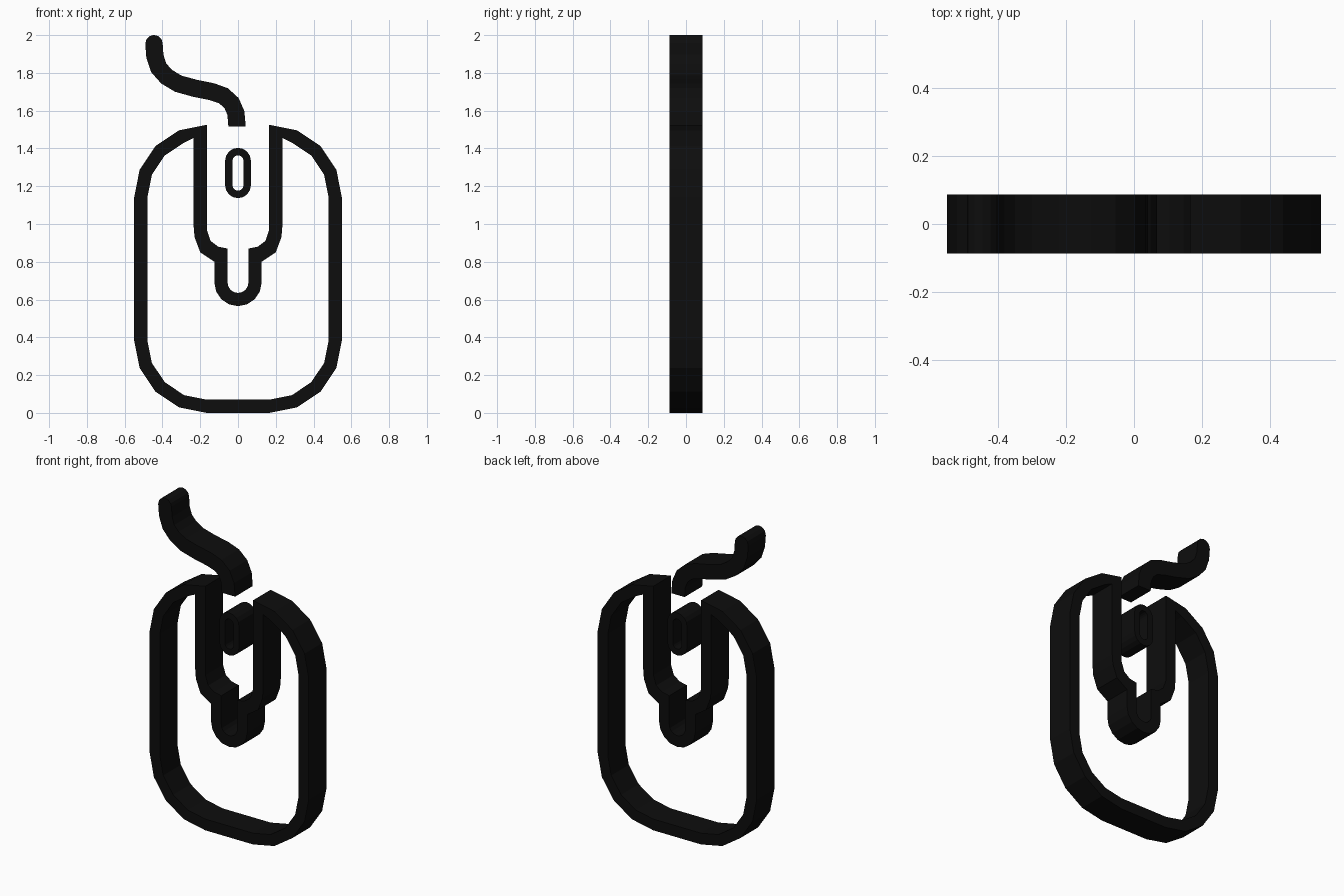
import bpy, bmesh
from math import cos, sin, radians
from mathutils import Vector

cube = bpy.data.objects.get("Cube")
if cube:
    bpy.data.objects.remove(cube, do_unlink=True)

HALF_DEPTH = 0.087

black = bpy.data.materials.new("matte_black")
black.use_nodes = True
colour = (0.004, 0.004, 0.004, 1)
black.diffuse_color = colour
black.node_tree.nodes["Principled BSDF"].inputs["Base Color"].default_value = colour


def arc(cx, cz, r, start, end, steps):
    """Points on an arc, angles in degrees."""
    angles = [radians(start + (end - start) * i / steps) for i in range(steps + 1)]
    return [(cx + r * cos(a), cz + r * sin(a)) for a in angles]


def mirrored(half):
    """Close a right-hand outline with its left-hand mirror image."""
    return half + [(-x, z) for x, z in reversed(half) if abs(x) > 1e-4]


def slab(name, *loops):
    """Extrude upright outlines (later loops are holes) to a solid mesh."""
    curve = bpy.data.curves.new(name, "CURVE")
    curve.dimensions = "2D"
    curve.fill_mode = "BOTH"
    curve.extrude = HALF_DEPTH
    for loop in loops:
        spline = curve.splines.new("POLY")
        spline.points.add(len(loop) - 1)
        for point, (x, z) in zip(spline.points, loop):
            point.co = (x, z, 0, 1)
        spline.use_cyclic_u = True
    source = bpy.data.objects.new(name + "_outline", curve)
    bpy.context.collection.objects.link(source)
    bpy.context.view_layer.update()
    graph = bpy.context.evaluated_depsgraph_get()
    mesh = bpy.data.meshes.new_from_object(source.evaluated_get(graph))
    bpy.data.objects.remove(source, do_unlink=True)

    # Stand the slab upright and weld its caps to its sides
    bm = bmesh.new()
    bm.from_mesh(mesh)
    for v in bm.verts:
        v.co = (v.co.x, -v.co.z, v.co.y)
    bmesh.ops.remove_doubles(bm, verts=bm.verts, dist=0.0005)
    bmesh.ops.recalc_face_normals(bm, faces=bm.faces)
    for f in bm.faces:
        f.smooth = False
    bm.to_mesh(mesh)
    bm.free()
    mesh.name = name
    mesh.materials.clear()
    mesh.materials.append(black)
    obj = bpy.data.objects.new(name, mesh)
    bpy.context.collection.objects.link(obj)
    return obj


# Body: rounded shell flowing into the button gap and the cup below it
shell_outside = (
    arc(0, 0.69, 0.055, -90, 0, 4)
    + [(0.055, 0.87), (0.105, 0.88), (0.145, 0.91), (0.165, 0.97)]
    + arc(0.165, 1.14, 0.385, 90, 0, 4)
    + arc(0.165, 0.385, 0.385, 0, -90, 4)
)
shell_inside = (
    arc(0, 0.69, 0.125, -90, 0, 4)
    + [(0.125, 0.80), (0.20, 0.85), (0.23, 0.93), (0.235, 0.99), (0.235, 1.455)]
    + arc(0.165, 1.14, 0.315, 67.5, 0, 3)
    + arc(0.165, 0.385, 0.315, 0, -90, 4)
)
slab("mouse_body", mirrored(shell_outside), mirrored(shell_inside))


# Scroll wheel: upright rounded ring
def stadium(r, half_straight):
    return (arc(0, 1.27 + half_straight, r, 0, 180, 8)
            + arc(0, 1.27 - half_straight, r, 180, 360, 8))


slab("scroll_wheel", stadium(0.068, 0.065), stadium(0.029, 0.065))

# Cable: ribbon along a wavy centre line with a rounded tip
path = [Vector(p) for p in (
    (-0.005, 1.515), (-0.011, 1.587), (-0.034, 1.64), (-0.077, 1.679),
    (-0.137, 1.70), (-0.23, 1.719), (-0.317, 1.743), (-0.378, 1.78),
    (-0.42, 1.827), (-0.44, 1.888), (-0.445, 1.955))]
R = 0.046
right_edge, left_edge = [], []
for i, p in enumerate(path):
    along = (path[min(i + 1, len(path) - 1)] - path[max(i - 1, 0)]).normalized()
    if i == 0:
        along = Vector((0, 1))
    side = Vector((along.y, -along.x)) * R
    right_edge.append(tuple(p + side))
    left_edge.append(tuple(p - side))
tip = arc(path[-1].x, path[-1].y, R, 0, 180, 6)[1:-1]
slab("cable", right_edge + tip + left_edge[::-1])
